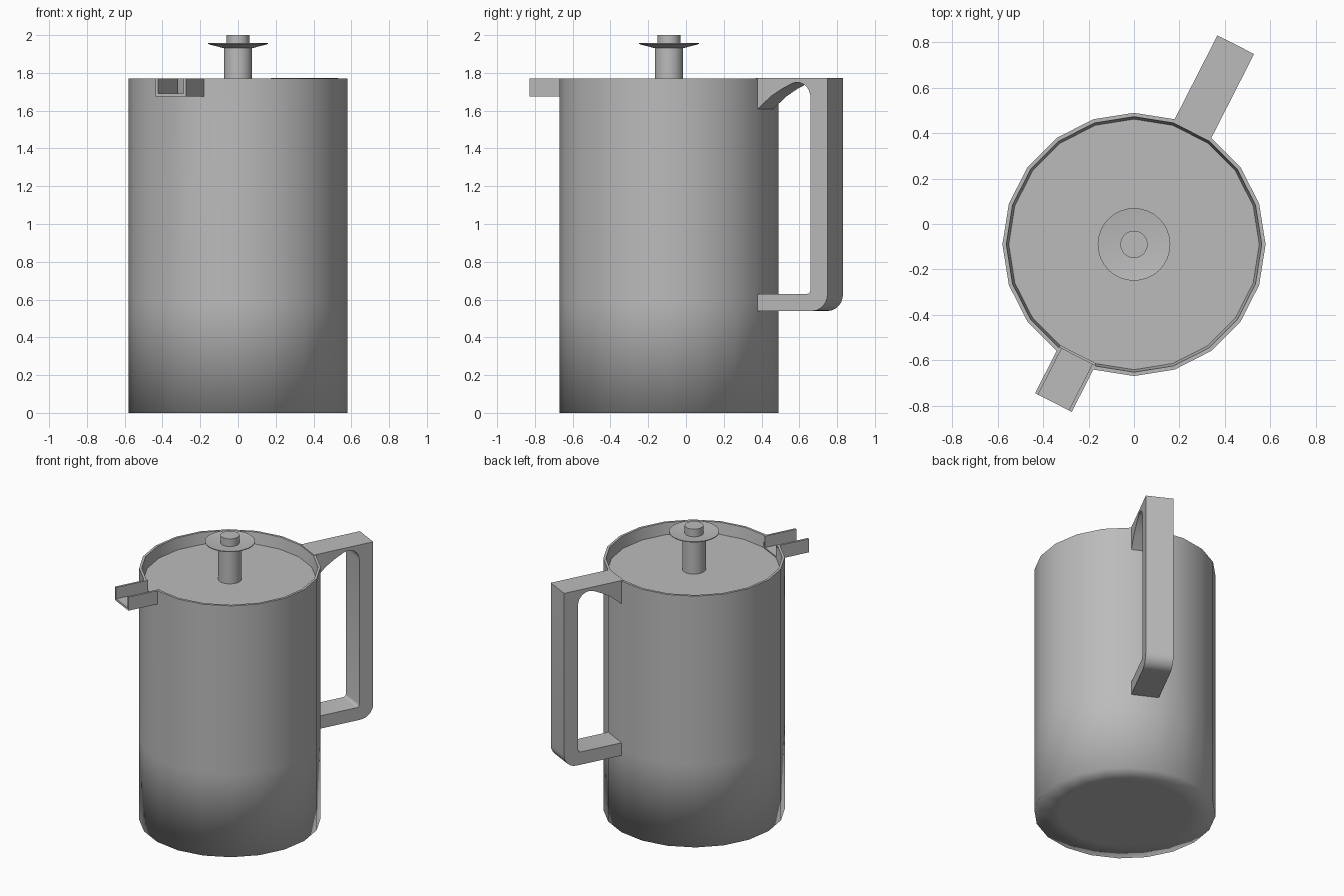
import bpy, bmesh, math
from mathutils import Matrix, Vector

cube = bpy.data.objects.get("Cube")
if cube:
    bpy.data.objects.remove(cube, do_unlink=True)

CENTRE = Matrix.Translation((0, -0.09, 0))
SIDES = 20
R, TOP, LID = 0.58, 1.77, 1.69
HALF = R * math.sin(math.pi / SIDES)      # half the width of one body facet
HANDLE_TURN, SPOUT_TURN = math.radians(63), math.radians(243)

grey = bpy.data.materials.new("plain_grey")
grey.use_nodes = True
grey.diffuse_color = (0.5, 0.5, 0.5, 1)
grey.node_tree.nodes["Principled BSDF"].inputs["Base Color"].default_value = (0.5, 0.5, 0.5, 1)


def finish(name, bm, turn=0.0, sharp=35, soft_below=-1):
    """Turn a bmesh into a smooth-shaded object with sharp corners."""
    bmesh.ops.recalc_face_normals(bm, faces=bm.faces)
    for f in bm.faces:
        f.smooth = True
    for e in bm.edges:
        low = all(v.co.z < soft_below for v in e.verts)
        if len(e.link_faces) == 2 and e.calc_face_angle() > math.radians(sharp) and not low:
            e.smooth = False
    mesh = bpy.data.meshes.new(name)
    bm.to_mesh(mesh)
    bm.free()
    mesh.materials.append(grey)
    obj = bpy.data.objects.new(name, mesh)
    obj.matrix_world = CENTRE @ Matrix.Rotation(turn, 4, 'Z')
    bpy.context.collection.objects.link(obj)
    return obj


def lathe(profile, sides):
    """Revolve (radius, z) points about z; points at radius 0 are merged."""
    bm = bmesh.new()
    rings = [[bm.verts.new((r * math.cos(a), r * math.sin(a), z))
              for a in (math.tau * i / sides for i in range(sides))] for r, z in profile]
    for lo, hi in zip(rings, rings[1:]):
        for i in range(sides):
            j = (i + 1) % sides
            bm.faces.new((lo[i], lo[j], hi[j], hi[i]))
    bmesh.ops.remove_doubles(bm, verts=bm.verts, dist=1e-5)
    return bm


def extrude_profile(points, width):
    """Give an (x, z) outline a thickness across y."""
    bm = bmesh.new()
    face = bm.faces.new([bm.verts.new((x, -width / 2, z)) for x, z in points])
    new = bmesh.ops.extrude_face_region(bm, geom=[face])["geom"]
    bmesh.ops.translate(bm, vec=(0, width, 0),
                        verts=[v for v in new if isinstance(v, bmesh.types.BMVert)])
    return bm


def arc(cx, cz, radius, start, end, steps=6):
    angles = [math.radians(start + (end - start) * i / steps) for i in range(steps + 1)]
    return [(cx + radius * math.cos(a), cz + radius * math.sin(a)) for a in angles]


# Body with recessed top; the rim is open at the spout facet
bm = lathe([(0, 0), (0.42, 0), (R, 0), (R, 0.58), (R, LID), (R, TOP),
            (0.563, TOP), (0.552, LID), (0, LID)], SIDES)
toward = Vector((math.cos(SPOUT_TURN), math.sin(SPOUT_TURN), 0))
gap = []
for f in bm.faces:
    c = f.calc_center_median()
    flat = Vector((c.x, c.y, 0))
    if c.z > LID + 0.01 and flat.angle(toward) < 0.1:
        gap.append(f)
bmesh.ops.delete(bm, geom=gap, context='FACES')
finish("body", bm, soft_below=0.1)

# Spout channel: one U-shaped section pushed outward
bm = bmesh.new()
inner, floor, base = HALF - 0.015, LID, 1.675
section = [(-HALF, base), (HALF, base), (HALF, TOP), (inner, TOP),
           (inner, floor), (-inner, floor), (-inner, TOP), (-HALF, TOP)]
face = bm.faces.new([bm.verts.new((0.552, y, z)) for y, z in section])
new = bmesh.ops.extrude_face_region(bm, geom=[face])["geom"]
bmesh.ops.translate(bm, vec=(0.23, 0, 0),
                    verts=[v for v in new if isinstance(v, bmesh.types.BMVert)])
finish("spout", bm, SPOUT_TURN)

# Handle: C-shaped outline with arched brace and rounded lower corner
outline = [(0.56, TOP + 0.003), (0.988, TOP + 0.003)]
outline += arc(0.898, 0.63, 0.09, 0, -90)
outline += [(0.56, 0.54), (0.56, 0.63)]
outline += arc(0.867, 0.65, 0.02, -90, 0, 3)
outline += arc(0.807, 1.67, 0.08, 0, 110, 8)
outline += [(0.72, 1.717), (0.65, 1.675), (0.575, 1.61), (0.56, 1.60)]
finish("handle", extrude_profile(outline, 2 * HALF), HANDLE_TURN)

# Plunger: stem, thin dished collar and knob tip
finish("plunger_stem", lathe([(0.075, LID - 0.01), (0.075, 1.937), (0, 1.937)], 32))
finish("plunger_collar", lathe([(0, 1.93), (0.08, 1.932), (0.16, 1.953),
                                (0.16, 1.958), (0.06, 1.946), (0, 1.946)], 32), sharp=25)
finish("plunger_tip", lathe([(0.06, 1.94), (0.06, 2.0), (0, 2.0)], 32))
